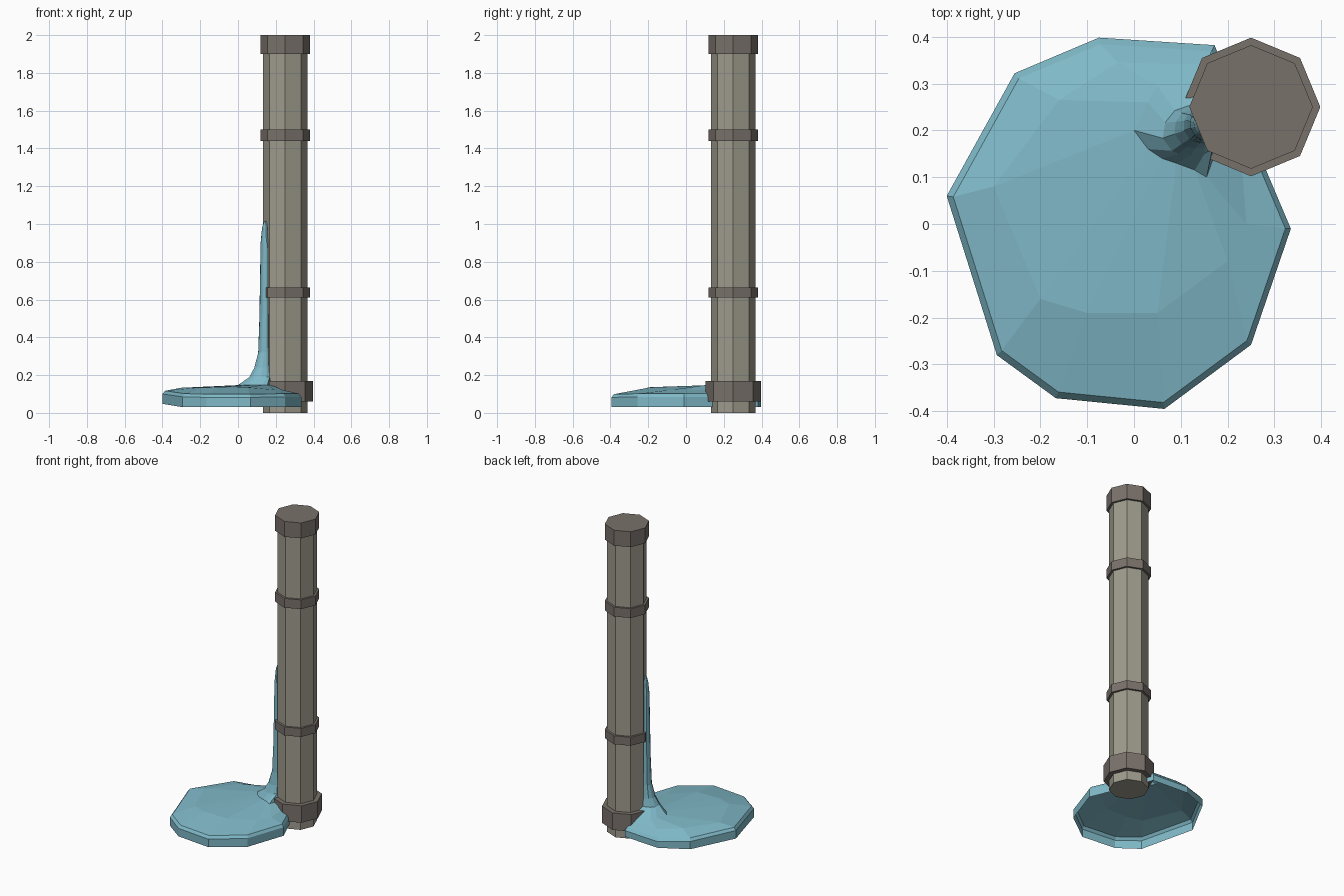
import bpy, bmesh, math
from mathutils import Vector

if "Cube" in bpy.data.objects:
    bpy.data.objects.remove(bpy.data.objects["Cube"])


def material(name, rgb):
    m = bpy.data.materials.new(name)
    m.diffuse_color = (*rgb, 1)
    m.use_nodes = True
    m.node_tree.nodes["Principled BSDF"].inputs["Base Color"].default_value = m.diffuse_color
    return m


PIPE = material("pipe grey", (0.34, 0.325, 0.262))
BAND = material("dark band grey", (0.190, 0.166, 0.147))
WATER = material("water blue", (0.214, 0.485, 0.575))


# Octagonal pipe parts, all on the same axis
def octagon(name, radius, z0, z1, mat):
    bpy.ops.mesh.primitive_cylinder_add(
        vertices=8, radius=radius, depth=z1 - z0, location=(0.25, 0.25, (z0 + z1) / 2))
    ob = bpy.context.object
    ob.name = name
    ob.data.materials.append(mat)


octagon("pipe_shaft", 0.118, 0.0, 1.98, PIPE)
octagon("bottom_collar", 0.148, 0.06, 0.17, BAND)
octagon("lower_band", 0.132, 0.61, 0.665, BAND)
octagon("upper_band", 0.132, 1.44, 1.5, BAND)
octagon("top_cap", 0.132, 1.9, 2.0, BAND)

# Puddle outline, plateau and foot of the stream, counter-clockwise
outline = [(0.335, -0.01), (0.28, 0.12), (0.172, 0.382), (-0.075, 0.398), (-0.255, 0.322),
           (-0.4, 0.06), (-0.293, -0.28), (-0.167, -0.372), (0.065, -0.395), (0.25, -0.258)]
plateau = [(0.24, 0.0, 0.12), (0.23, 0.13, 0.12), (0.15, 0.34, 0.115), (-0.035, 0.345, 0.12),
           (-0.16, 0.265, 0.13), (-0.3, 0.08, 0.133), (-0.2, -0.16, 0.135),
           (-0.1, -0.19, 0.136), (0.05, -0.19, 0.135), (0.2, -0.08, 0.122)]
foot = [(0.155, 0.10), (0.18, 0.17), (0.16, 0.30), (0.05, 0.295), (0.03, 0.26),
        (0.0, 0.20), (0.03, 0.16), (0.06, 0.14), (0.09, 0.13), (0.13, 0.115)]
base_z = [0.03, 0.03, 0.03, 0.03, 0.04, 0.048, 0.03, 0.03, 0.03, 0.03]
wall_z = [0.085, 0.085, 0.07, 0.07, 0.09, 0.10, 0.085, 0.082, 0.082, 0.085]

rings = [
    [(x, y, z) for (x, y), z in zip(outline, base_z)],
    [(x, y, z) for (x, y), z in zip(outline, wall_z)],
    [(x * 0.965, y * 0.965, z + 0.017) for (x, y), z in zip(outline, wall_z)],
    plateau,
    [(x, y, 0.147) for x, y in foot],
]

# Stream clinging to one flat side of the pipe: height, depth, half width
centre = Vector((0.142, 0.209))
out = Vector((math.cos(math.radians(202.5)), math.sin(math.radians(202.5))))
side = Vector((-out.y, out.x))
for z, depth, width in [(0.19, 0.085, 0.058), (0.24, 0.058, 0.046), (0.32, 0.036, 0.038),
                        (0.5, 0.028, 0.036), (0.9, 0.021, 0.030), (0.98, 0.013, 0.022),
                        (1.015, 0.002, 0.010)]:
    ring = []
    for p in outline:
        d = (Vector(p) - centre).normalized()
        a, b = d.dot(out), d.dot(side)
        q = centre + out * a * (depth if a > 0 else 0.015) + side * b * width
        ring.append((q.x, q.y, z))
    rings.append(ring)

# Loft the rings into one open-bottomed shell
bm = bmesh.new()
loops = [[bm.verts.new(p) for p in ring] for ring in rings]
n = len(outline)
for lo, hi in zip(loops, loops[1:]):
    for i in range(n):
        j = (i + 1) % n
        bm.faces.new((lo[i], lo[j], hi[j], hi[i]))
bm.faces.new(loops[-1])
mesh = bpy.data.meshes.new("water_puddle")
bm.to_mesh(mesh)
bm.free()
mesh.materials.append(WATER)
bpy.context.collection.objects.link(bpy.data.objects.new("water_puddle", mesh))
